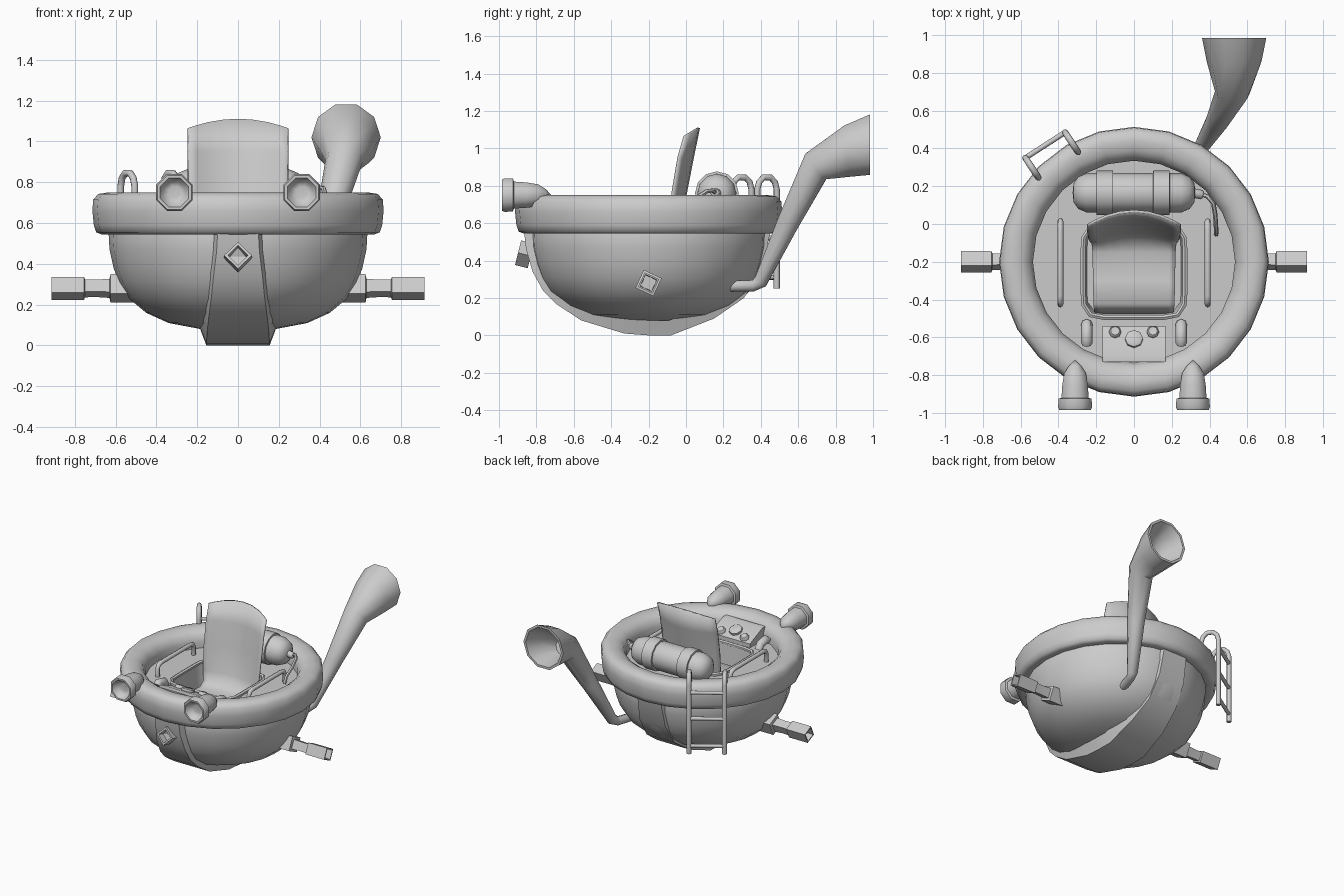
import bpy, bmesh, math
from mathutils import Vector

if "Cube" in bpy.data.objects:
    bpy.data.objects.remove(bpy.data.objects["Cube"])

grey = bpy.data.materials.new("light grey metal")
grey.diffuse_color = (0.6, 0.6, 0.6, 1)
grey.use_nodes = True
grey.node_tree.nodes["Principled BSDF"].inputs["Base Color"].default_value = grey.diffuse_color


def loft(name, rings, closed=True, caps=False, loop=False):
    """Skin a list of vertex rings into one mesh object."""
    bm = bmesh.new()
    rows = [[bm.verts.new(p) for p in r] for r in rings]
    pairs = list(zip(rows, rows[1:])) + ([(rows[-1], rows[0])] if loop else [])
    for a, b in pairs:
        n = len(a)
        for i in range(n if closed else n - 1):
            j = (i + 1) % n
            bm.faces.new((a[i], a[j], b[j], b[i]))
    if caps:
        bm.faces.new(rows[0])
        bm.faces.new(rows[-1])
    bmesh.ops.remove_doubles(bm, verts=bm.verts, dist=1e-5)
    bmesh.ops.recalc_face_normals(bm, faces=bm.faces)
    me = bpy.data.meshes.new(name)
    bm.to_mesh(me)
    bm.free()
    me.materials.append(grey)
    ob = bpy.data.objects.new(name, me)
    bpy.context.collection.objects.link(ob)
    return ob


def ring(c, n, r, sides, ref, rot=0.0):
    """Circle of points at c, facing n; ref fixes the roll."""
    c, n, ref = Vector(c), Vector(n).normalized(), Vector(ref)
    u = (ref - n * ref.dot(n)).normalized()
    v = n.cross(u)
    angs = [rot + math.tau * i / sides for i in range(sides)]
    return [c + u * (r * math.cos(a)) + v * (r * math.sin(a)) for a in angs]


def lathe(name, origin, axis, profile, sides, ref=(0, 0, 1), rot=0.0):
    o, ax = Vector(origin), Vector(axis).normalized()
    return loft(name, [ring(o + ax * h, ax, r, sides, ref, rot) for r, h in profile])


def tube(name, path, r, ref, sides=8, loop=False):
    """Round bar along a flat path."""
    p = [Vector(q) for q in path]
    n, rings = len(p), []
    for i in range(n):
        a = p[i - 1] if (i or loop) else p[0]
        b = p[(i + 1) % n] if (i < n - 1 or loop) else p[-1]
        rings.append(ring(p[i], b - a, r, sides, ref))
    return loft(name, rings, caps=not loop, loop=loop)


C = (0, -0.2, 0)
UP = (0, 0, 1)

# Bowl hull and the thick rounded rim
lathe("hull", C, UP, [(0, .07), (.18, .08), (.34, .11), (.45, .16), (.54, .235), (.585, .31),
                      (.61, .38), (.63, .47), (.635, .56), (.62, .6)], 24, (1, 0, 0))
lathe("rim", C, UP, [(.535, .6), (.535, .67), (.555, .715), (.59, .74), (.64, .75), (.685, .743),
                     (.71, .715), (.714, .66), (.707, .59), (.695, .555), (.67, .545),
                     (.6, .55), (.535, .6)], 24, (1, 0, 0))

# Keel strip running under the bowl, wider at the bottom
keel = [(-.865, .55, .1), (-.855, .46, .105), (-.82, .34, .12), (-.765, .24, .13), (-.69, .165, .14),
        (-.56, .08, .15), (-.33, .01, .155), (-.2, 0, .155), (-.08, 0, .155), (.15, .09, .14),
        (.31, .2, .12), (.41, .36, .11), (.45, .55, .1)]
rings = []
for y, z, w in keel:
    d = (Vector((0, -.2, .6)) - Vector((0, y, z))).normalized() * .08
    rings.append([(-w, y, z), (w, y, z), (w + .03, y + d.y, z + d.z), (-w - .03, y + d.y, z + d.z)])
loft("keel", rings, caps=True)

# Diamond nozzle on the bow
lathe("bow_nozzle", (0, -.83, .425), (0, -1, .25),
      [(.068, 0), (.068, .07), (.05, .07), (.045, .02), (0, .02)], 4)


# Deck with a rounded cockpit well
def well(a, b, z, p=7, n=32):
    out = []
    for i in range(n):
        t = math.tau * i / n
        c, s = math.cos(t), math.sin(t)
        r = (abs(c / a) ** p + abs(s / b) ** p) ** (-1 / p)
        out.append((r * c, -.25 + r * s, z))
    return out


outer = [(.57 * math.cos(math.tau * i / 32), -.2 + .57 * math.sin(math.tau * i / 32), .62)
         for i in range(32)]
loft("deck", [outer, well(.27, .24, .62), well(.25, .22, .38), well(.001, .001, .38)])
tube("cockpit_coaming", well(.27, .245, .63), .015, UP, 6, True)

# Seat: wrapped backrest flowing into the cushion (y, z, half width, side wrap, top drop)
rows = [(.068, 1.11, .245, .075, .045), (.035, .95, .245, .075, 0), (0, .77, .243, .07, 0),
        (-.04, .58, .235, .05, 0), (-.075, .51, .225, .02, 0), (-.15, .475, .22, 0, 0),
        (-.3, .49, .217, 0, 0), (-.42, .50, .215, 0, 0), (-.47, .45, .21, 0, 0)]
grid = []
for y, z, w, wrap, drop in rows:
    ts = [-1, -.85, -.6, -.3, 0, .3, .6, .85, 1]
    grid.append([(w * t, y - wrap * t * t, z - drop * t * t) for t in ts])
seat = loft("seat", grid, closed=False)
sol = seat.modifiers.new("thickness", 'SOLIDIFY')
sol.thickness = .014
sol.offset = 0

# Dashboard wedge with three gauges
prof = [(-.73, .6), (-.73, .715), (-.69, .715), (-.54, .65), (-.54, .6)]
loft("dashboard", [[(x, y, z) for y, z in prof] for x in (-.168, .168)], caps=True)
for x, y, z, r in ((-.1, -.575, .663, .032), (0, -.612, .68, .048), (.1, -.575, .663, .032)):
    lathe("gauge", (x, y, z), (0, .4, 1), [(r, -.02), (r, .018), (r * .75, .026), (0, .02)], 8)

# Lying gas tank with two straps, valve and hose
T = (0, .165, .76)
lathe("tank", T, (1, 0, 0), [(0, -.325), (.05, -.32), (.085, -.295), (.104, -.25), (.106, 0),
                             (.104, .25), (.085, .295), (.05, .32), (0, .325)], 12)
for x in (-.155, .145):
    lathe("tank_strap", T, (1, 0, 0), [(.1, x - .045), (.117, x - .043),
                                       (.117, x + .043), (.1, x + .045)], 12)
lathe("tank_valve", (.31, .165, .76), (1, -.2, 0), [(.025, 0), (.025, .05), (.015, .06), (0, .06)], 8)
lathe("hose_knob", (.385, .13, .74), UP, [(0, 0), (.03, .01), (.035, .03), (.025, .055), (0, .06)], 8)
tube("hose", [(.35, .16, .76), (.39, .145, .775), (.42, .11, .77), (.43, .05, .73),
              (.435, -.03, .69), (.435, -.055, .64)], .012, (1, .3, 0), 6)

for s in (-1, 1):
    # Headlamps with hollow bells
    lathe("headlamp", (s * .312, -.72, .75), (0, -1, 0),
          [(0, 0), (.035, .03), (.062, .07), (.073, .13), (.078, .2), (.095, .205), (.097, .25),
           (.09, .265), (.076, .265), (.055, .225), (.03, .215), (0, .225)], 8, rot=math.pi / 8)
    # Inner handrails
    x = s * .39
    tube("handrail", [(x, -.425, .61), (x, -.425, .68), (x, -.41, .705), (x, -.38, .712),
                      (x, -.03, .712), (x, 0, .705), (x, .015, .68), (x, .015, .61)],
         .016, (1, 0, 0))
    # Oval foot rests beside the dashboard
    tube("foot_rest", [(s * .25, -.63, .665), (s * .25, -.615, .68), (s * .25, -.55, .665),
                       (s * .25, -.53, .63)], .03, (1, 0, 0))
    # Square side thrusters: hull socket, thin link, hollow end
    lathe("thruster", (0, -.2, .28), (s, 0, 0),
          [(.075, .5), (.075, .625), (.05, .63), (.045, .7), (.047, .75), (.06, .755), (.06, .915),
           (.048, .915), (.045, .82), (0, .82)], 4, rot=s * math.radians(20))

# Tapered pipe rising to a flared horn at the stern
horn = [((.28, .18, .262), (.1, 1, 0), .03), ((.335, .36, .265), (.1, 1, .1), .032),
        ((.352, .4, .29), (.2, .7, .7), .04), ((.44, .545, .6), (.25, .45, .85), .062),
        ((.52, .695, .905), (.1, .75, .6), .092), ((.53, .86, .985), (0, 1, .1), .145),
        ((.53, .985, 1.02), (0, 1, 0), .17), ((.53, .985, 1.02), (0, 1, 0), .152),
        ((.53, .87, .99), (0, 1, .1), .11), ((.525, .75, .94), (0, 1, .4), .06)]
loft("horn", [ring(c, n, r, 10, (1, 0, 0)) for c, n, r in horn], caps=True)

# Boarding ladder hooked over the rim
out = Vector((-.55, .83, 0)).normalized()
along = Vector((-.83, -.55, 0))
feet = []
for x, y in ((-.365, .485), (-.575, .35)):
    o = Vector((x, y, 0))
    feet.append(o)
    path = [(0, .25), (0, .78), (-.012, .82), (-.04, .845), (-.085, .845), (-.112, .82),
            (-.125, .78), (-.125, .70)]
    tube("ladder_rail", [o + out * d + Vector((0, 0, z)) for d, z in path], .017, along)
for z in (.31, .52, .72):
    h = Vector((0, 0, z))
    tube("ladder_rung", [feet[0] + h, feet[1] + h], .014, UP)

# Smooth shading with sharp edges kept
for ob in bpy.data.objects:
    ob.select_set(True)
bpy.context.view_layer.objects.active = seat
bpy.ops.object.shade_smooth_by_angle(angle=math.radians(50))
